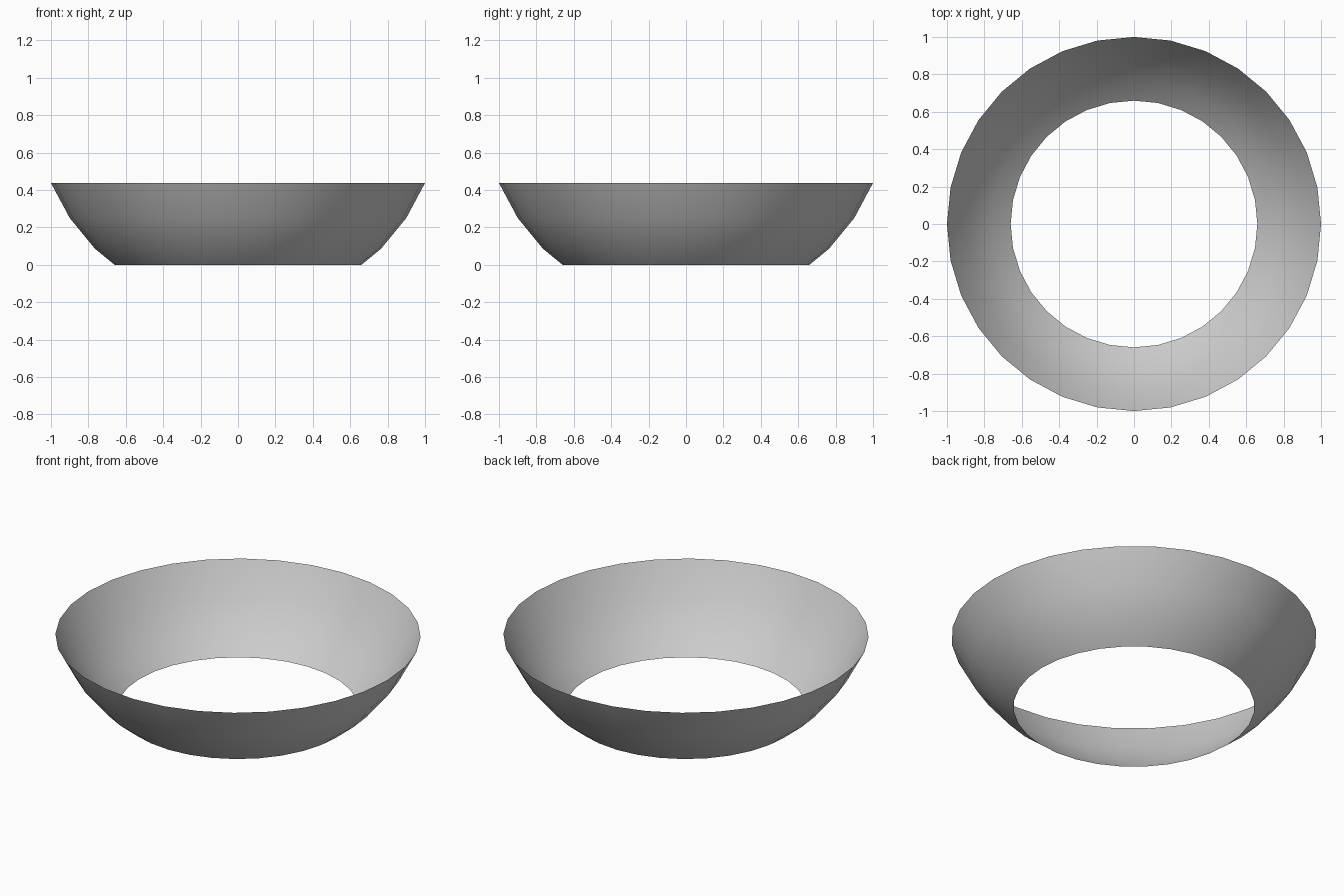
import bpy, bmesh, math
from mathutils import Matrix

if "Cube" in bpy.data.objects:
    bpy.data.objects.remove(bpy.data.objects["Cube"])

RIM_Z = 0.438                                # height of the open rim
R = 1 / math.cos(math.radians(22.5))         # sphere radius giving a rim radius of 1
CENTRE_Z = RIM_Z + R * math.sin(math.radians(22.5))

# Bowl ring: a band cut from a 32 x 16 sphere, open at top and bottom
bm = bmesh.new()
bmesh.ops.create_uvsphere(bm, u_segments=32, v_segments=16, radius=R,
                          matrix=Matrix.Translation((0, 0, CENTRE_Z)))

# Remove everything above the rim ring
bmesh.ops.delete(bm, geom=[v for v in bm.verts if v.co.z > RIM_Z + 0.01], context='VERTS')

# Slice the base flat on the ground
bmesh.ops.bisect_plane(bm, geom=bm.verts[:] + bm.edges[:] + bm.faces[:],
                       plane_co=(0, 0, 0), plane_no=(0, 0, 1), clear_inner=True)

for f in bm.faces:
    f.smooth = True

mesh = bpy.data.meshes.new("bowl_ring")
bm.to_mesh(mesh)
bm.free()
bowl = bpy.data.objects.new("bowl_ring", mesh)
bpy.context.collection.objects.link(bowl)
